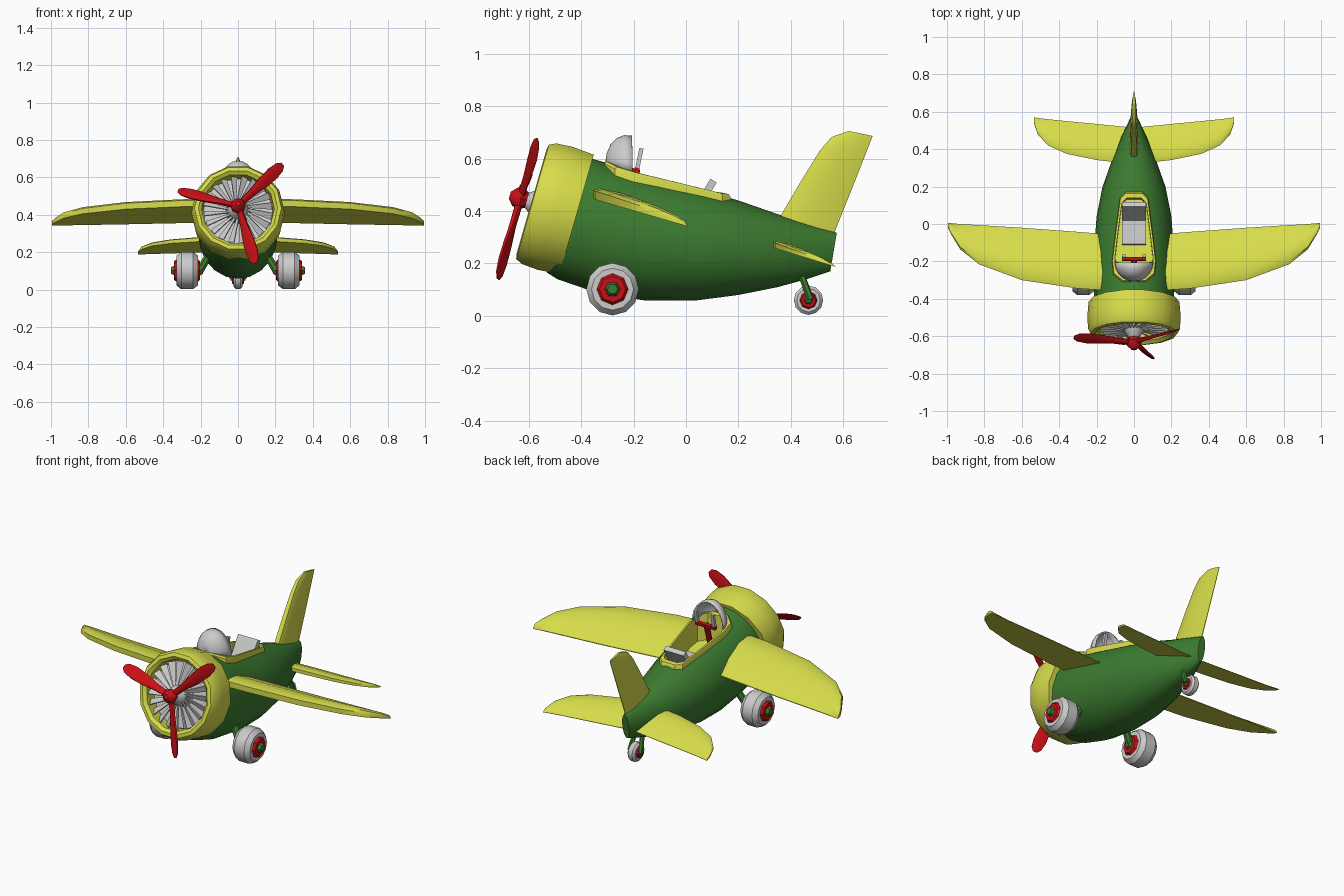
import bpy, bmesh
from math import sin, cos, pi, radians
from mathutils import Vector as V, Matrix

if "Cube" in bpy.data.objects:
    bpy.data.objects.remove(bpy.data.objects["Cube"])


def material(name, rgb):
    m = bpy.data.materials.new(name)
    m.diffuse_color = (*rgb, 1)
    m.use_nodes = True
    m.node_tree.nodes["Principled BSDF"].inputs["Base Color"].default_value = m.diffuse_color
    return m


YELLOW = material("yellow", (0.68, 0.72, 0.07))
GREEN = material("green", (0.045, 0.2, 0.03))
RED = material("red", (0.58, 0.005, 0.008))


def loft(name, rings, mat=None, closed=True, caps=(True, True)):
    """Skin a list of point rings."""
    bm = bmesh.new()
    vs = [[bm.verts.new(p) for p in r] for r in rings]
    n = len(vs[0])
    for a, b in zip(vs, vs[1:]):
        for i in range(n if closed else n - 1):
            j = (i + 1) % n
            bm.faces.new((a[i], a[j], b[j], b[i]))
    if caps[0]:
        bm.faces.new(vs[0])
    if caps[1]:
        bm.faces.new(vs[-1])
    bmesh.ops.recalc_face_normals(bm, faces=bm.faces)
    me = bpy.data.meshes.new(name)
    bm.to_mesh(me)
    bm.free()
    ob = bpy.data.objects.new(name, me)
    bpy.context.collection.objects.link(ob)
    if mat:
        me.materials.append(mat)
    return ob


def lathe(name, profile, n, frame, mat=None, caps=(True, True)):
    """Revolve (along, radius) pairs round the local y axis of frame."""
    return loft(name, [[frame @ V((r * cos(2 * pi * i / n), a, r * sin(2 * pi * i / n)))
                        for i in range(n)] for a, r in profile], mat, True, caps)


def rod(name, p, q, r, mat=None, n=8):
    p, q = V(p), V(q)
    frame = Matrix.Translation(p) @ (q - p).to_track_quat('Y', 'Z').to_matrix().to_4x4()
    return lathe(name, [(0, r), ((q - p).length, r)], n, frame, mat)


def box(name, loc, size, tilt=0, mat=None):
    x, y, z = (s / 2 for s in size)
    f = Matrix.Translation(loc) @ Matrix.Rotation(radians(tilt), 4, 'X')
    return loft(name, [[f @ V(p) for p in ((-x, -y, k), (x, -y, k), (x, y, k), (-x, y, k))]
                       for k in (-z, z)], mat)


FOIL = [(0, 0.6), (0.1, 0.88), (0.35, 1), (0.7, 0.72), (1, 0.08)]


def foil(name, stations, normal, low, mat):
    """Loft aerofoil sections given as (leading, trailing, thickness)."""
    rings = []
    for le, te, t in stations:
        le, te, nrm = V(le), V(te), V(normal)
        rings.append([le.lerp(te, c) + nrm * h * t for c, h in FOIL] +
                     [le.lerp(te, c) - nrm * h * t * low for c, h in reversed(FOIL)])
    return loft(name, rings, mat)


# Fuselage: (top y, top z, bottom y, bottom z, half width)
hull = [(-0.40, 0.605, -0.53, 0.165, 0.205), (-0.36, 0.6, -0.49, 0.14, 0.213),
        (-0.25, 0.568, -0.33, 0.085, 0.214), (-0.1, 0.526, -0.15, 0.058, 0.212),
        (0.05, 0.483, 0.03, 0.058, 0.2), (0.2, 0.44, 0.2, 0.08, 0.168),
        (0.35, 0.388, 0.35, 0.11, 0.115), (0.47, 0.35, 0.46, 0.14, 0.068),
        (0.575, 0.317, 0.55, 0.17, 0.022)]
rings = []
for ty, tz, by, bz, w in hull:
    top, bot = V((0, ty, tz)), V((0, by, bz))
    mid, up = (top + bot) / 2, (top - bot) / 2
    rings.append([mid + up * sin(2 * pi * i / 20) + V((w * cos(2 * pi * i / 20), 0, 0))
                  for i in range(20)])
fuselage = loft("fuselage", rings, GREEN)

# Cockpit opening and rimmed tub
half = [(0.06, -0.31), (0.11, -0.27), (0.118, -0.2), (0.1, -0.05), (0.075, 0.14), (0.045, 0.17)]
outline = half + [(-x, y) for x, y in reversed(half)]


def tub_ring(s, dz, drop=1.2):
    pts = [(x * s, (y + 0.07) * s - 0.07) for x, y in outline]
    return [V((x, y, 0.455 - 0.27 * (y - 0.17) + dz - drop * x * x)) for x, y in pts]


cutter = loft("cockpit_cutter", [tub_ring(0.93, -0.16, 0), tub_ring(0.93, 0.1, 0)], YELLOW)
cutter.hide_render = True
cut = fuselage.modifiers.new("cockpit", 'BOOLEAN')
cut.operation, cut.solver, cut.object = 'DIFFERENCE', 'EXACT', cutter
bpy.context.view_layer.objects.active = fuselage
bpy.ops.object.modifier_apply(modifier=cut.name)
bpy.data.objects.remove(cutter)
loft("cockpit_tub", [tub_ring(1, -0.07), tub_ring(1, 0.0), tub_ring(0.97, 0.01),
                     tub_ring(0.87, 0.008), tub_ring(0.84, -0.15, 0)], YELLOW, caps=(False, True))

# Seat
box("seat_cushion", (0, -0.045, 0.39), (0.13, 0.13, 0.04), -6)
box("seat_back", (0, 0.055, 0.435), (0.13, 0.028, 0.19), -32)

# Control yoke
rod("yoke_column", (0, -0.23, 0.42), (0, -0.19, 0.56), 0.016, RED)
box("yoke_bar", (0, -0.187, 0.555), (0.13, 0.018, 0.02), -12, RED)
for s in (-1, 1):
    box("yoke_grip", (s * 0.055, -0.179, 0.595), (0.018, 0.016, 0.09), -12)

# Windshield: quarter dome
rings = []
for k in range(6):
    a = radians(88) * k / 5
    y = -0.205 - 0.103 * sin(a)
    rings.append([V((0.104 * cos(a) * cos(pi * i / 12), y,
                     0.448 - 0.27 * (y - 0.17) + 0.138 * cos(a) * sin(pi * i / 12)))
                  for i in range(13)])
shield = loft("windshield", rings, None, False, (False, False))
shell = shield.modifiers.new("shell", 'SOLIDIFY')
shell.thickness = 0.008

# Cowl, tilted nose up
nose = Matrix.Translation((0, -0.585, 0.435)) @ Matrix.Rotation(radians(-16), 4, 'X')
lathe("cowl", [(0.175, 0.2), (0.175, 0.243), (0.09, 0.25), (0.025, 0.245), (0, 0.232),
               (-0.004, 0.212), (0.012, 0.194), (0.11, 0.19)], 14, nose, YELLOW, (False, True))

# Engine fan: pitched tapered vanes around a core
lathe("fan_core", [(0.1, 0.07), (0.03, 0.06), (0.0, 0.045), (-0.03, 0.025)], 12, nose)
lathe("fan_backing", [(0.09, 0.19), (0.075, 0.185)], 20, nose)
for i in range(20):
    f = nose @ Matrix.Rotation(2 * pi * i / 20, 4, 'Y') @ Matrix.Rotation(radians(35), 4, 'Z')
    loft("fan_vane", [[f @ V(p) for p in ((-w, 0.035 - d, r), (w, 0.035 - d, r),
                                          (w, 0.041 - d, r), (-w, 0.041 - d, r))]
                      for r, w, d in ((0.045, 0.006, 0.012), (0.183, 0.02, 0))])

# Propeller and spinner
hub = nose @ Matrix.Translation((0, -0.045, 0))
lathe("spinner", [(0.03, 0.026), (0.0, 0.042), (-0.025, 0.036), (-0.045, 0.014)], 8, hub, RED)
for deg in (44, 165, 286):
    f = hub @ Matrix.Rotation(radians(90 - deg), 4, 'Y')
    pitch = V((cos(radians(28)), sin(radians(28)), 0))
    normal = f.to_3x3() @ V((sin(radians(28)), -cos(radians(28)), 0))
    foil("propeller_blade",
         [(f @ (V((0, 0, r)) - pitch * w), f @ (V((0, 0, r)) + pitch * w), t)
          for r, w, t in ((0.02, 0.016, 0.014), (0.1, 0.02, 0.011), (0.19, 0.032, 0.008),
                          (0.26, 0.036, 0.007), (0.31, 0.028, 0.005), (0.332, 0.012, 0.003))],
         normal, 1, RED)

# Wings and tailplane: (x, leading y, trailing y, thickness)
wing = [(0.1, -0.358, -0.058, 0.055), (0.3, -0.345, -0.042, 0.055), (0.6, -0.3, -0.02, 0.052),
        (0.83, -0.215, -0.006, 0.047), (0.93, -0.135, 0.0, 0.04), (0.975, -0.06, 0.004, 0.03),
        (0.995, -0.02, 0.005, 0.02)]
tail = [(0.0, 0.32, 0.515, 0.034), (0.2, 0.342, 0.535, 0.034), (0.36, 0.375, 0.55, 0.03),
        (0.46, 0.42, 0.56, 0.026), (0.515, 0.48, 0.567, 0.02), (0.535, 0.54, 0.57, 0.01)]
for s in (-1, 1):
    for name, table, z0, slope in (("wing", wing, 0.343, -0.29), ("tailplane", tail, 0.362, -0.307)):
        foil(name, [((s * x, a, z0 + slope * a), (s * x, b, z0 + slope * b), t)
                    for x, a, b, t in table], (0, 0, 1), 0, YELLOW)

# Tail fin: leading y, z, trailing y, z, half thickness
fin = [(0.33, 0.33, 0.555, 0.29, 0.024), (0.43, 0.5, 0.635, 0.49, 0.022),
       (0.51, 0.63, 0.69, 0.63, 0.018), (0.555, 0.682, 0.706, 0.672, 0.014),
       (0.62, 0.705, 0.712, 0.686, 0.007)]
foil("tail_fin", [((0, a, b), (0, c, d), t) for a, b, c, d, t in fin], (1, 0, 0), 1, YELLOW)


# Wheels
def wheel(prefix, x, y, z, r, w, hub_w, cap_w):
    f = Matrix.Translation((x, y, z)) @ Matrix.Rotation(radians(90), 4, 'Z')
    lathe(prefix + "_tyre", [(-w, r * 0.55), (-w, r * 0.8), (-w * 0.55, r), (w * 0.55, r),
                             (w, r * 0.8), (w, r * 0.55)], 12, f)
    lathe(prefix + "_hub", [(-hub_w, r * 0.5), (-w, r * 0.6), (w, r * 0.6), (hub_w, r * 0.5)],
          8, f, RED)
    lathe(prefix + "_cap", [(-cap_w, r * 0.2), (-hub_w, r * 0.3), (hub_w, r * 0.3),
                            (cap_w, r * 0.2)], 6, f, GREEN)


for s in (-1, 1):
    wheel("main_wheel", s * 0.272, -0.28, 0.102, 0.1, 0.057, 0.07, 0.086)
    rod("main_strut", (s * 0.14, -0.25, 0.21), (s * 0.205, -0.28, 0.1), 0.022, GREEN)
    rod("tail_fork", (s * 0.022, 0.435, 0.17), (s * 0.036, 0.475, 0.062), 0.013, GREEN, 6)
wheel("tail_wheel", 0, 0.467, 0.06, 0.056, 0.024, 0.032, 0.04)

# Smooth shading with crisp edges
for ob in bpy.data.objects:
    ob.select_set(ob.type == 'MESH')
bpy.context.view_layer.objects.active = fuselage
bpy.ops.object.shade_smooth_by_angle(angle=radians(35))
